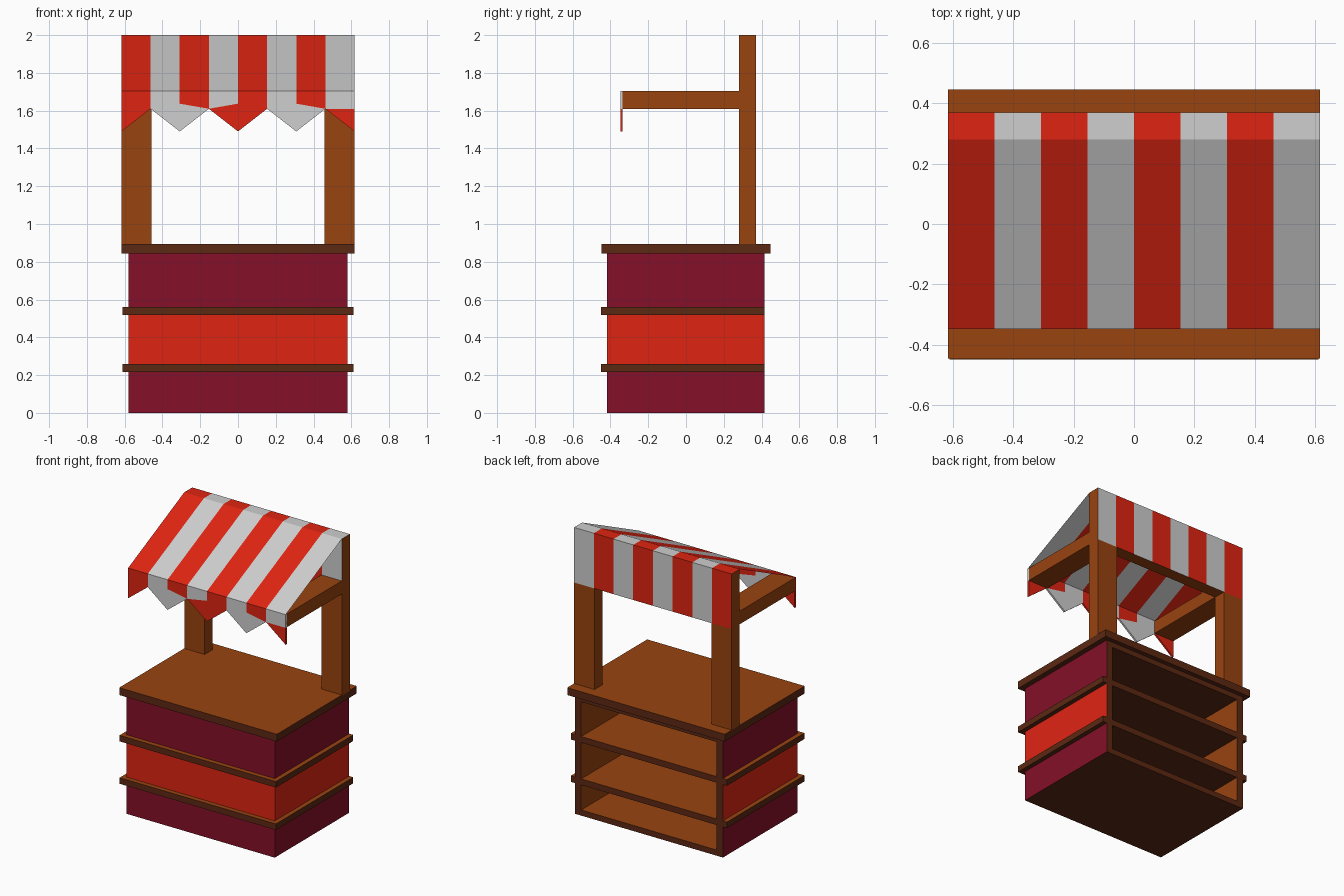
import bpy, bmesh
from mathutils import Vector

if "Cube" in bpy.data.objects:
    bpy.data.objects.remove(bpy.data.objects["Cube"])

COLOURS = {
    "red": (0.74, 0.018, 0.006),
    "white": (0.62, 0.62, 0.62),
    "brown": (0.32, 0.057, 0.005),
    "dark_brown": (0.107, 0.021, 0.006),
    "maroon": (0.235, 0.005, 0.021),
}
NAMES = list(COLOURS)
MATS = []
for n, c in COLOURS.items():
    m = bpy.data.materials.new(n)
    m.diffuse_color = (*c, 1)
    m.use_nodes = True
    m.node_tree.nodes["Principled BSDF"].inputs["Base Color"].default_value = m.diffuse_color
    MATS.append(m)

W = 0.617           # half width of awning and counter top
S = 2 * W / 8       # stripe width
stripe = lambda x: "red" if int((x + W) / S) % 2 == 0 else "white"


def finish(bm, name, rule):
    """Turn a bmesh into an object; rule(centre, normal) gives the colour."""
    bm.normal_update()
    for f in bm.faces:
        f.material_index = NAMES.index(rule(f.calc_center_median(), f.normal))
    me = bpy.data.meshes.new(name)
    bm.to_mesh(me)
    bm.free()
    for m in MATS:
        me.materials.append(m)
    ob = bpy.data.objects.new(name, me)
    bpy.context.collection.objects.link(ob)
    return ob


def box(name, xs, ys, zs, rule, cuts=()):
    bm = bmesh.new()
    bmesh.ops.create_cube(bm, size=1)
    for v in bm.verts:
        v.co = Vector([a + (b - a) * (t + 0.5) for (a, b), t in zip((xs, ys, zs), v.co)])
    for x in cuts:
        bmesh.ops.bisect_plane(bm, geom=bm.verts[:] + bm.edges[:] + bm.faces[:],
                               plane_co=(x, 0, 0), plane_no=(1, 0, 0))
    return finish(bm, name, rule)


brown = lambda c, n: "brown"
board = lambda c, n: "brown" if n.z > 0.5 else "dark_brown"

# counter walls: coloured outside, brown inside, dark at the open back
def wall_rule(outside, out_dir):
    def rule(c, n):
        if n.dot(Vector(out_dir)) > 0.5 or n.y < -0.5:
            return outside
        return "dark_brown" if n.y > 0.5 and out_dir[0] or abs(n.z) > 0.5 else "brown"
    return rule

T = 0.05
for level, z0, z1, col in (("lower", 0, 0.217, "maroon"), ("middle", 0.26, 0.517, "red"),
                           ("upper", 0.56, 0.843, "maroon")):
    box(level + "_front_wall", (-0.58 + T, 0.58 - T), (-0.417, -0.417 + T), (z0, z1),
        wall_rule(col, (0, -1, 0)))
    for side, s in (("left", -1), ("right", 1)):
        xs = sorted((s * 0.58, s * (0.58 - T)))
        box(f"{level}_{side}_wall", xs, (-0.417, 0.415), (z0, z1), wall_rule(col, (s, 0, 0)))

# boards: floor, shelves that stick out as trim, header and counter top
box("floor_board", (-0.58 + T, 0.58 - T), (-0.417 + T, 0.415), (0, 0.04), board)
for name, z0 in (("lower_shelf", 0.217), ("upper_shelf", 0.517)):
    box(name, (-0.612, 0.612), (-0.45, 0.415), (z0, z0 + 0.043), board)
box("header_board", (-0.58 + T, 0.58 - T), (-0.417 + T, 0.415), (0.805, 0.843), board)
box("counter_top", (-W, W), (-0.447, 0.447), (0.843, 0.895), board)

# posts and arms
for side, s in (("left", -1), ("right", 1)):
    xs = sorted((s * W, s * (W - 0.16)))
    box(side + "_post", xs, (0.28, 0.37), (0.89, 1.61), brown)
    box(side + "_arm", xs, (-0.336, 0.28), (1.61, 1.703), brown)

# striped back beam
edges = [-W + S * i for i in range(9)]
box("back_beam", (-W, W), (0.28, 0.37), (1.61, 2.0),
    lambda c, n: stripe(c.x) if abs(n.y) > 0.5 or n.z > 0.5 else "brown", edges[1:-1])

# sloping awning cloth
bm = bmesh.new()
for a, b in zip(edges, edges[1:]):
    bm.faces.new([bm.verts.new(p) for p in ((a, -0.348, 1.704), (b, -0.348, 1.704),
                                            (b, 0.28, 2.0), (a, 0.28, 2.0))])
bmesh.ops.remove_doubles(bm, verts=bm.verts, dist=1e-5)
finish(bm, "awning_cloth", lambda c, n: stripe(c.x))


# hanging valance with pointed tips
def prism(name, pts, col):
    bm = bmesh.new()
    f = bm.faces.new([bm.verts.new((x, -0.348, z)) for x, z in pts])
    r = bmesh.ops.extrude_face_region(bm, geom=[f])
    for v in r["geom"]:
        if isinstance(v, bmesh.types.BMVert):
            v.co.y += 0.013
    bmesh.ops.recalc_face_normals(bm, faces=bm.faces)
    finish(bm, name, lambda c, n: col)

for i in range(8):
    tip = i if i % 2 == 0 else i + 1
    tx, vx = edges[tip], edges[i + 1 if tip == i else i]
    tz = 1.61 if tip in (0, 8) else 1.637
    prism(f"valance_band_{i}", [(tx, 1.704), (vx, 1.704), (vx, 1.61), (tx, tz)],
          ("red", "white")[i % 2])
    prism(f"valance_tip_{i}", [(tx, tz), (vx, 1.61), (tx, 1.49)],
          ("red", "white")[tip // 2 % 2])
